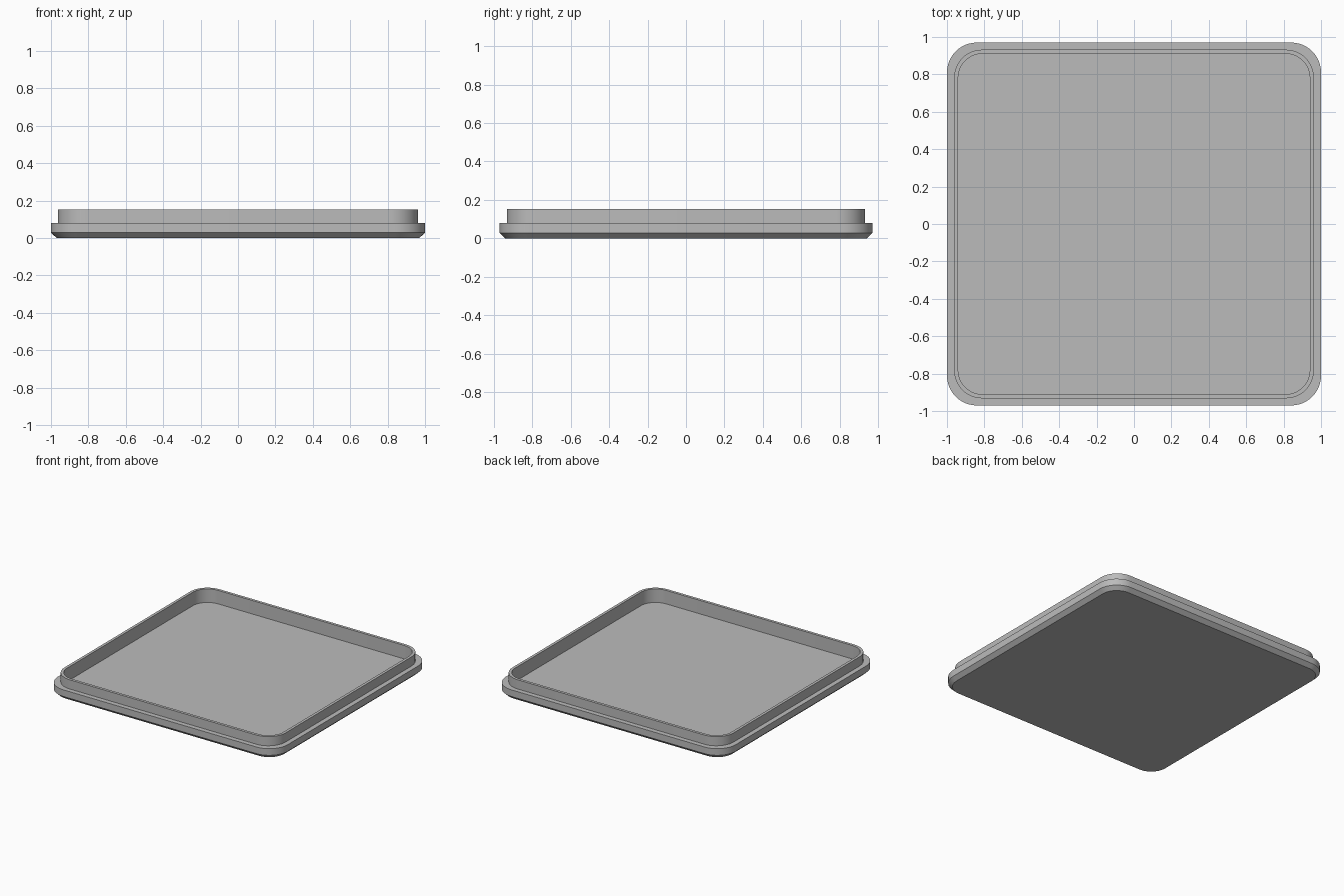
import bpy, bmesh, math

if "Cube" in bpy.data.objects:
    bpy.data.objects.remove(bpy.data.objects["Cube"])

HALF_X, HALF_Y, RADIUS = 1.0, 0.97, 0.16
SEGMENTS = 12

grey = bpy.data.materials.new("plain grey")
grey.diffuse_color = (0.5, 0.5, 0.5, 1)
grey.use_nodes = True
grey.node_tree.nodes["Principled BSDF"].inputs["Base Color"].default_value = grey.diffuse_color


def rounded_ring(bm, inset, radius, z):
    """One rounded-rectangle loop of vertices, counter-clockwise."""
    cx, cy = HALF_X - inset - radius, HALF_Y - inset - radius
    ring = []
    for corner, (sx, sy) in enumerate([(1, 1), (-1, 1), (-1, -1), (1, -1)]):
        for i in range(SEGMENTS + 1):
            a = math.pi / 2 * (corner + i / SEGMENTS)
            ring.append(bm.verts.new((sx * cx + radius * math.cos(a),
                                      sy * cy + radius * math.sin(a), z)))
    return ring


# Cross-section from underside to inner floor: inset, corner radius, height
profile = [
    (0.03, RADIUS - 0.03, 0.0),    # underside
    (0.0, RADIUS, 0.028),          # top of chamfer
    (0.0, RADIUS, 0.08),           # outer edge of ledge
    (0.038, 0.15, 0.08),           # foot of lip
    (0.038, 0.15, 0.152),          # lip outside top
    (0.06, 0.128, 0.152),          # lip inside top
    (0.06, 0.128, 0.046),          # recessed floor
]

bm = bmesh.new()
rings = [rounded_ring(bm, *p) for p in profile]
for low, high in zip(rings, rings[1:]):
    n = len(low)
    for i in range(n):
        j = (i + 1) % n
        bm.faces.new((low[i], low[j], high[j], high[i]))
bm.faces.new(rings[0][::-1])
bm.faces.new(rings[-1])

mesh = bpy.data.meshes.new("lid")
bm.to_mesh(mesh)
bm.free()
mesh.materials.append(grey)

# Lid with chamfered plate and raised hollow lip
lid = bpy.data.objects.new("lid", mesh)
bpy.context.collection.objects.link(lid)
bpy.context.view_layer.objects.active = lid
lid.select_set(True)
bpy.ops.object.shade_smooth_by_angle(angle=math.radians(30))
